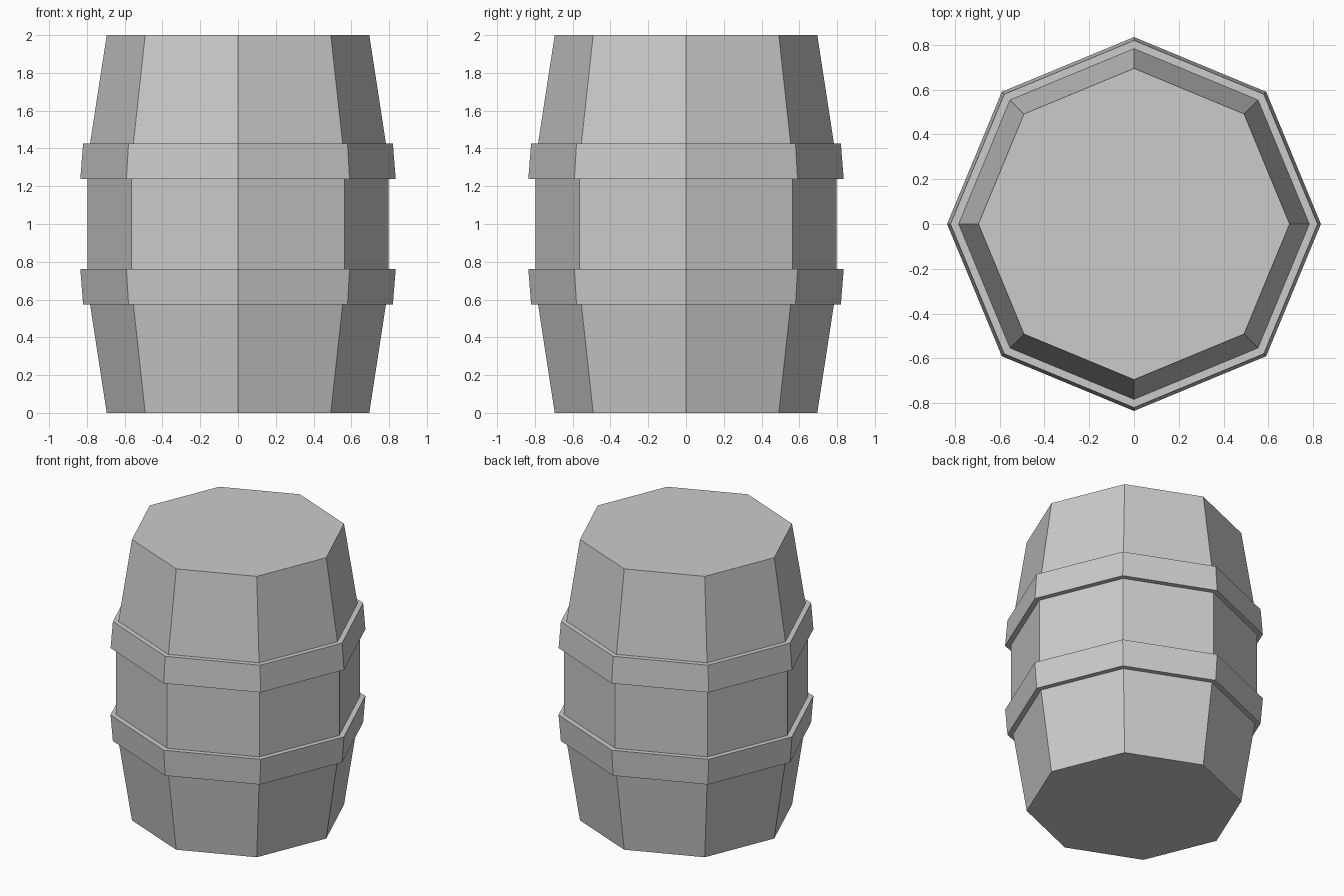
import bpy
import bmesh
from math import cos, sin, pi

if "Cube" in bpy.data.objects:
    bpy.data.objects.remove(bpy.data.objects["Cube"])

SIDES = 8


def lathe(name, profile, ring=False):
    """Spin (radius, z) points into an octagonal solid; ring=True closes the profile on itself."""
    bm = bmesh.new()
    loops = [[bm.verts.new((r * cos(2 * pi * i / SIDES), r * sin(2 * pi * i / SIDES), z))
              for i in range(SIDES)] for r, z in profile]
    pairs = list(zip(loops, loops[1:]))
    if ring:
        pairs.append((loops[-1], loops[0]))
    else:
        bm.faces.new(loops[0][::-1])
        bm.faces.new(loops[-1])
    for low, high in pairs:
        for i in range(SIDES):
            j = (i + 1) % SIDES
            bm.faces.new((low[i], low[j], high[j], high[i]))
    bmesh.ops.recalc_face_normals(bm, faces=bm.faces)
    mesh = bpy.data.meshes.new(name)
    bm.to_mesh(mesh)
    bm.free()
    obj = bpy.data.objects.new(name, mesh)
    bpy.context.collection.objects.link(obj)
    return obj


# Barrel body: tapered ends with a straight middle
lathe("barrel_body", [(0.695, 0), (0.798, 0.67), (0.798, 1.33), (0.695, 2)])

# Two hoops, mirrored about mid height, wider towards the middle
hoop = [(0.82, 0.575), (0.835, 0.762), (0.795, 0.762), (0.795, 0.67), (0.78, 0.575)]
lathe("lower_hoop", hoop, ring=True)
lathe("upper_hoop", [(r, 2 - z) for r, z in hoop], ring=True)
